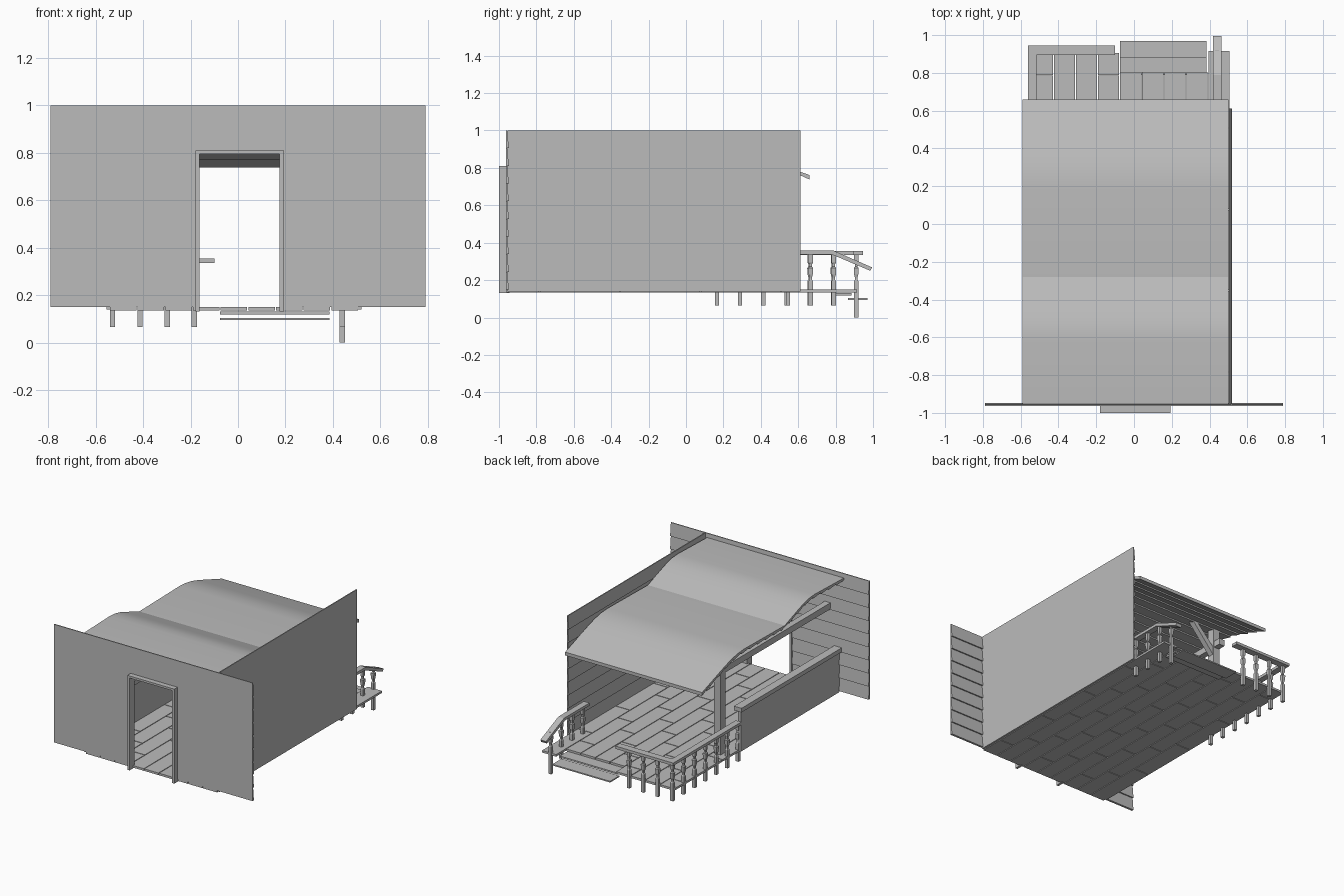
import bpy, bmesh, math
from mathutils import Vector

if "Cube" in bpy.data.objects:
    bpy.data.objects.remove(bpy.data.objects["Cube"])

GREY = (0.5, 0.5, 0.5, 1)
mat = bpy.data.materials.new("plain_grey")
mat.use_nodes = True
mat.diffuse_color = GREY
mat.node_tree.nodes["Principled BSDF"].inputs["Base Color"].default_value = GREY


def finish(name, bm):
    bmesh.ops.recalc_face_normals(bm, faces=bm.faces)
    mesh = bpy.data.meshes.new(name)
    bm.to_mesh(mesh)
    bm.free()
    mesh.materials.append(mat)
    obj = bpy.data.objects.new(name, mesh)
    bpy.context.collection.objects.link(obj)
    return obj


def extrude(bm, points, offset):
    """Solid from a flat outline pushed along an offset."""
    verts = [bm.verts.new(p) for p in points]
    face = bm.faces.new(verts)
    made = bmesh.ops.extrude_face_region(bm, geom=[face], use_keep_orig=True)["geom"]
    moved = [v for v in made if isinstance(v, bmesh.types.BMVert)]
    bmesh.ops.translate(bm, verts=moved, vec=offset)


def box(bm, x0, x1, y0, y1, z0, z1):
    extrude(bm, [(x0, y0, z0), (x1, y0, z0), (x1, y1, z0), (x0, y1, z0)], Vector((0, 0, z1 - z0)))


def boxes(name, *limits):
    bm = bmesh.new()
    for lim in limits:
        box(bm, *lim)
    return finish(name, bm)


# Lapped siding: a flat back with one wedge per row
ROWS, BASE, TOP = 9, 0.15, 1.0
STEP = (TOP - BASE) / ROWS


def lap_profile(z0, z1):
    pts = [(0, z0)]
    for i in range(ROWS):
        a, b = BASE + i * STEP, BASE + (i + 1) * STEP
        if b > z0 + 0.001 and a < z1 - 0.001:
            pts += [(0.016, max(a, z0)), (0.007, min(b, z1))]
    return pts + [(0, z1)]


# Front wall with a doorway, siding on the inner face
DOOR_L, DOOR_R, DOOR_TOP = -0.165, 0.178, 0.8
bm = bmesh.new()
for x0, x1, z0 in ((-0.79, DOOR_L, BASE), (DOOR_R, 0.79, BASE), (DOOR_L, DOOR_R, DOOR_TOP)):
    extrude(bm, [(x0, -0.963 + d, z) for d, z in lap_profile(z0, TOP)], Vector((x1 - x0, 0, 0)))
finish("front_wall", bm)

# Side wall, siding facing the porch
bm = bmesh.new()
extrude(bm, [(0.52 - d, -0.955, z) for d, z in lap_profile(BASE, TOP)], Vector((0, 1.567, 0)))
box(bm, 0.505, 0.52, -0.955, 0.612, 0.14, BASE)
finish("side_wall", bm)

# Door frame
boxes("door_frame",
      (-0.18, -0.163, -1.0, -0.945, 0.13, 0.81),
      (0.176, 0.193, -1.0, -0.945, 0.13, 0.81),
      (-0.18, 0.193, -1.0, -0.945, 0.795, 0.81))

# Floor planks with staggered joints
bm = bmesh.new()
PITCH, GAP = 0.1167, 0.005
for i in range(9):
    x0 = -0.54 + i * PITCH
    end = 0.91 if i < 4 else 0.81 if i < 8 else 0.92
    y = -0.96
    length = 0.46 - 0.14 * (i % 3)
    while y < end - 0.01:
        stop = min(y + length, end)
        if end - stop < 0.08:
            stop = end
        box(bm, x0, x0 + PITCH - GAP, y, stop - GAP, 0.135, 0.15)
        y, length = stop, 0.43
finish("floor_planks", bm)

# Steps down at the back
boxes("steps",
      (-0.075, 0.385, 0.79, 0.885, 0.119, 0.131),
      (-0.075, 0.385, 0.865, 0.97, 0.095, 0.104))

# Roof: swept shape with a lapped underside
top = [(-0.96, 0.97), (-0.62, 0.98), (-0.56, 0.976), (-0.5, 0.963), (-0.44, 0.943),
       (-0.28, 0.885), (0.18, 0.893), (0.25, 0.888), (0.32, 0.875), (0.39, 0.855), (0.66, 0.762)]


def roof_z(y):
    for (a, za), (b, zb) in zip(top, top[1:]):
        if a <= y <= b:
            return za + (zb - za) * (y - a) / (b - a)
    return top[-1][1]


under = []
LAPS = 18
for i in range(LAPS):
    a = -0.96 + 1.62 * i / LAPS
    b = -0.96 + 1.62 * (i + 1) / LAPS
    under += [(a, roof_z(a) - 0.014), (b, roof_z(b) - 0.024)]
bm = bmesh.new()
extrude(bm, [(-0.59, y, z) for y, z in top + under[::-1]], Vector((1.09, 0, 0)))
roof = finish("roof", bm)
bpy.ops.object.select_all(action="DESELECT")
roof.select_set(True)
bpy.context.view_layer.objects.active = roof
bpy.ops.object.shade_smooth_by_angle(angle=math.radians(15))

# Post, long beam and knee brace carrying the roof
boxes("roof_post", (-0.49, -0.435, 0.25, 0.305, 0.15, 0.87))
boxes("roof_beam", (-0.485, -0.44, -0.95, 0.36, 0.72, 0.765))
bm = bmesh.new()
extrude(bm, [(-0.44, 0.26, 0.66), (-0.44, 0.26, 0.72), (-0.3, 0.26, 0.865), (-0.26, 0.26, 0.865)],
        Vector((0, 0.04, 0)))
finish("knee_brace", bm)

# Low wall with a cap
boxes("low_wall", (-0.555, -0.535, -0.95, 0.17, 0.14, 0.435))
boxes("low_wall_cap", (-0.575, -0.515, -0.95, 0.19, 0.435, 0.465))


# Turned square balusters
def baluster(bm, x, y, foot=0.065, head=0.337):
    rings = [(foot, 0.011), (0.195, 0.011), (0.203, 0.007), (0.215, 0.007), (0.23, 0.011),
             (0.265, 0.013), (0.272, 0.007), (0.285, 0.007), (0.293, 0.011), (head, 0.011)]
    previous = None
    for z, r in rings:
        ring = [bm.verts.new((x + r * sx, y + r * sy, z)) for sx, sy in ((-1, -1), (1, -1), (1, 1), (-1, 1))]
        if previous is None:
            bm.faces.new(ring)
        else:
            for k in range(4):
                n = (k + 1) % 4
                bm.faces.new((previous[k], previous[n], ring[n], ring[k]))
        previous = ring
    bm.faces.new(previous)


bm = bmesh.new()
for x in (-0.53, -0.413, -0.298, -0.185):
    baluster(bm, x, 0.91)
for i in range(6):
    baluster(bm, -0.53, 0.165 + i * 0.124)
for y in (0.545, 0.667, 0.79):
    baluster(bm, 0.44, y)
baluster(bm, 0.44, 0.91, 0.0, 0.302)
finish("balusters", bm)

# Corner handrail
boxes("corner_handrail",
      (-0.56, -0.515, 0.17, 0.945, 0.335, 0.355),
      (-0.515, -0.1, 0.895, 0.945, 0.335, 0.355))

# Stair handrail, level then sloping down
bm = bmesh.new()
extrude(bm, [(0.418, y, z) for y, z in
             ((0.5, 0.337), (0.78, 0.337), (0.985, 0.25), (0.995, 0.268), (0.79, 0.357), (0.5, 0.357))],
        Vector((0.045, 0, 0)))
finish("stair_handrail", bm)
